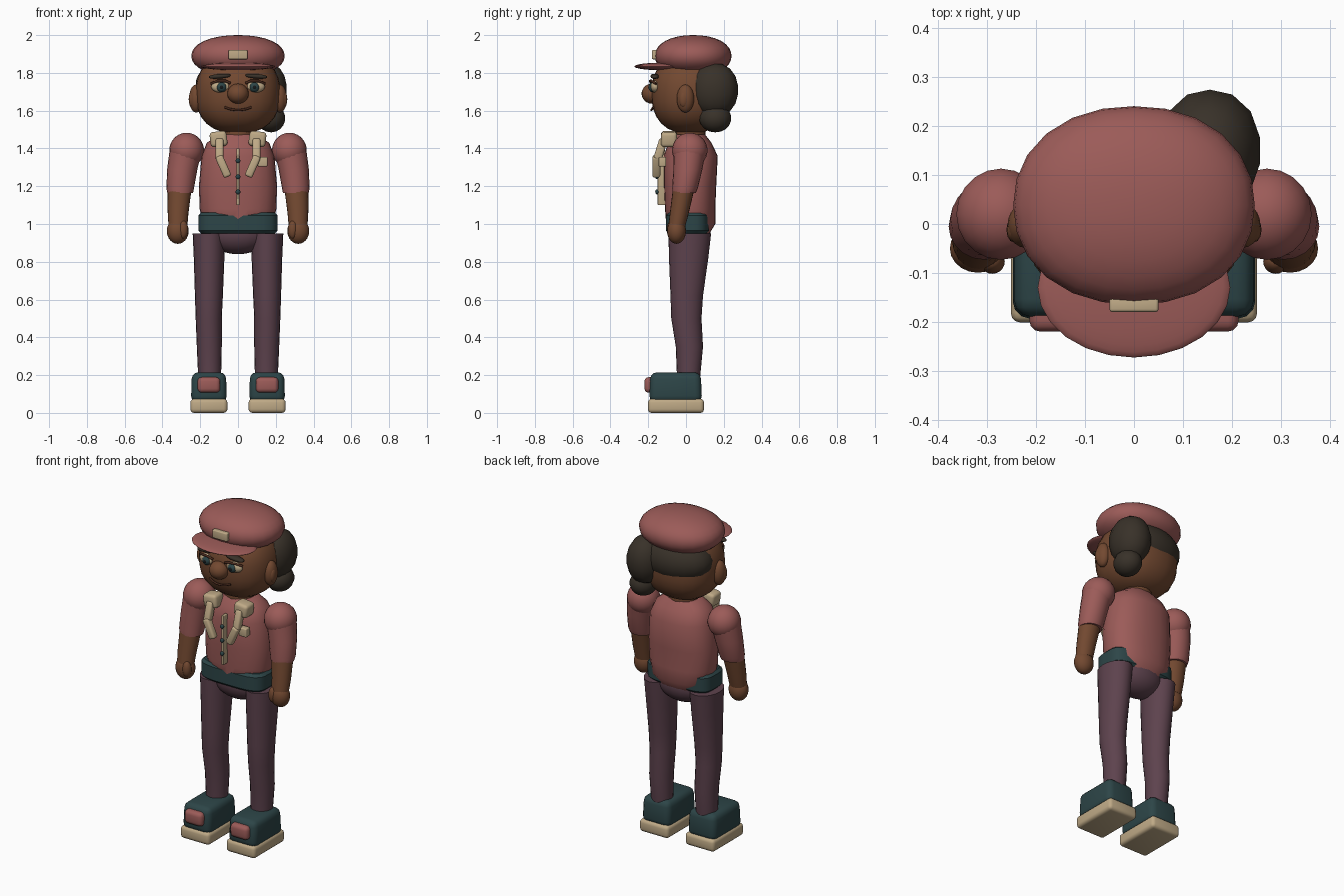
import bpy, bmesh, math
from mathutils import Vector, Matrix

cube = bpy.data.objects.get("Cube")
if cube:
    bpy.data.objects.remove(cube, do_unlink=True)

PARTS = []


def material(name, r, g, b):
    m = bpy.data.materials.new(name)
    m.use_nodes = True
    m.diffuse_color = (r, g, b, 1)
    node = m.node_tree.nodes["Principled BSDF"]
    node.inputs["Base Color"].default_value = (r, g, b, 1)
    node.inputs["Roughness"].default_value = 0.8
    return m


RED = material("dusty red", 0.33, 0.105, 0.098)
SKIN = material("brown skin", 0.17, 0.066, 0.03)
PLUM = material("plum cloth", 0.11, 0.055, 0.075)
TEAL = material("dark teal", 0.026, 0.06, 0.064)
TAN = material("tan", 0.52, 0.40, 0.24)
HAIR = material("dark hair", 0.04, 0.031, 0.022)
LIP = material("lip brown", 0.07, 0.024, 0.013)
BLACK = material("pupil black", 0.008, 0.01, 0.011)


def finish(bm, name, mat):
    bmesh.ops.recalc_face_normals(bm, faces=bm.faces)
    mesh = bpy.data.meshes.new(name)
    bm.to_mesh(mesh)
    bm.free()
    mesh.materials.append(mat)
    ob = bpy.data.objects.new(name, mesh)
    bpy.context.collection.objects.link(ob)
    PARTS.append(ob)
    return ob


def blob(name, mat, loc, radii, power=2.0, tilt=0.0, segs=20):
    """Ellipsoid; power above two makes it squarer, tilt turns it about y."""
    bm = bmesh.new()
    bmesh.ops.create_uvsphere(bm, u_segments=segs, v_segments=segs * 2 // 3, radius=1)
    turn = Matrix.Rotation(tilt, 3, 'Y')
    for v in bm.verts:
        n = sum(abs(c) ** power for c in v.co) ** (1 / power)
        v.co = turn @ Vector([c / n * r for c, r in zip(v.co, radii)]) + Vector(loc)
    return finish(bm, name, mat)


def box(name, mat, loc, size, bevel, tilt=0.0, lean=0.0, taper=1.0):
    """Rounded box, narrowed at the top by taper."""
    bm = bmesh.new()
    bmesh.ops.create_cube(bm, size=1)
    for v in bm.verts:
        k = taper if v.co.z > 0 else 1
        v.co = Vector((v.co.x * size[0] * k, v.co.y * size[1] * k, v.co.z * size[2]))
    bmesh.ops.bevel(bm, geom=bm.edges[:], offset=bevel, segments=3, profile=0.5, affect='EDGES')
    turn = Matrix.Rotation(tilt, 3, 'Y') @ Matrix.Rotation(lean, 3, 'X')
    for v in bm.verts:
        v.co = turn @ v.co + Vector(loc)
    return finish(bm, name, mat)


def loft(name, mat, rings, power=2.0, segs=20):
    """Skin over rings given as (x, y, z, radius x, radius y)."""
    bm = bmesh.new()
    loops = []
    for x, y, z, rx, ry in rings:
        loop = []
        for i in range(segs):
            a = 2 * math.pi * i / segs
            c, s = math.cos(a), math.sin(a)
            n = (abs(c) ** power + abs(s) ** power) ** (1 / power)
            loop.append(bm.verts.new((x + rx * c / n, y + ry * s / n, z)))
        loops.append(loop)
    for a, b in zip(loops, loops[1:]):
        for i in range(segs):
            j = (i + 1) % segs
            bm.faces.new((a[i], a[j], b[j], b[i]))
    bm.faces.new(loops[0])
    bm.faces.new(loops[-1])
    return finish(bm, name, mat)


def tube(name, mat, points, radius):
    """Round stroke along a few points."""
    cu = bpy.data.curves.new(name, 'CURVE')
    cu.dimensions = '3D'
    cu.bevel_depth = radius
    cu.bevel_resolution = 2
    cu.use_fill_caps = True
    sp = cu.splines.new('POLY')
    sp.points.add(len(points) - 1)
    for p, q in zip(sp.points, points):
        p.co = (*q, 1)
    cu.materials.append(mat)
    ob = bpy.data.objects.new(name, cu)
    bpy.context.collection.objects.link(ob)


# Torso, belt and hips
loft("shirt", RED, [(0, .035, .95, .14, .09), (0, .025, 1.0, .185, .13), (0, .022, 1.08, .203, .133),
                    (0, .022, 1.2, .207, .138), (0, .025, 1.36, .193, .143),
                    (0, .02, 1.43, .165, .115), (0, .02, 1.475, .1, .08)], 2.3, 24)
loft("belt", TEAL, [(0, .008, .95, .195, .1), (0, .008, .965, .21, .115),
                    (0, .008, 1.045, .21, .115), (0, .008, 1.06, .195, .1)], 4, 32)
blob("hips", PLUM, (0, .02, .95), (.165, .11, .11))

# Neck and head
loft("neck", SKIN, [(0, .02, 1.4, .09, .085), (0, .02, 1.56, .085, .083)])
blob("head", SKIN, (0, .02, 1.69), (.225, .203, .212), 2.35, segs=24)
blob("nose", SKIN, (0, -.18, 1.69), (.057, .055, .053))
tube("mouth", LIP, [(x * .07, -.184 + .012 * x * x, 1.603 + .015 * x * x)
                    for x in (-1, -.6, -.2, .2, .6, 1)], .006)

# Hair
blob("back_hair", HAIR, (0, .085, 1.74), (.225, .155, .14))
blob("hair_bun", HAIR, (.155, .15, 1.71), (.105, .126, .142), 2.2, segs=14)
blob("hair_tail", HAIR, (.175, .155, 1.56), (.077, .085, .075), segs=14)

# Cap
blob("cap_crown", RED, (0, .038, 1.89), (.247, .203, .11), 2.15, segs=24)
blob("cap_brim", RED, (0, -.13, 1.834), (.197, .143, .02), segs=24)
box("cap_badge", TAN, (0, -.165, 1.897), (.1, .03, .05), .006)

# Shirt details
box("placket", TAN, (0, -.13, 1.25), (.016, .04, .3), .004)
for z in (1.335, 1.25, 1.17):
    blob("button", TEAL, (0, -.153, z), (.013, .01, .013), segs=12)
box("name_tag", TAN, (.13, -.125, 1.33), (.052, .04, .052), .006)

for side, s in (("left", 1), ("right", -1)):
    # Face
    blob(side + "_ear", SKIN, (s * .222, -.003, 1.664), (.037, .046, .074))
    blob(side + "_inner_ear", SKIN, (s * .245, -.012, 1.66), (.016, .026, .043), segs=12)
    blob(side + "_eye", TAN, (s * .09, -.162, 1.727), (.052, .026, .032))
    blob(side + "_iris", TEAL, (s * .087, -.178, 1.724), (.026, .02, .026))
    blob(side + "_pupil", BLACK, (s * .087, -.192, 1.724), (.012, .008, .012), segs=12)
    tube(side + "_eyelid", LIP, [(s * .04, -.184, 1.745), (s * .065, -.19, 1.757),
                                 (s * .11, -.182, 1.757), (s * .142, -.158, 1.742)], .007)
    blob(side + "_eyebrow", HAIR, (s * .097, -.165, 1.782), (.058, .022, .012), 2.5, tilt=s * .08)

    # Collar
    box(side + "_collar", TAN, (s * .103, -.09, 1.45), (.09, .085, .08), .018, tilt=s * .12)
    box(side + "_lapel_upper", TAN, (s * .098, -.135, 1.395), (.042, .045, .115), .012, lean=-.3)
    box(side + "_lapel_lower", TAN, (s * .078, -.157, 1.305), (.042, .042, .12), .012, tilt=s * .42)

    # Arms
    blob(side + "_shoulder", RED, (s * .272, .02, 1.39), (.092, .094, .093))
    loft(side + "_sleeve", RED, [(s * .306, -.01, 1.165, .068, .062), (s * .306, -.005, 1.19, .073, .068),
                                 (s * .295, .01, 1.29, .08, .077), (s * .275, .02, 1.4, .086, .087)])
    loft(side + "_forearm", SKIN, [(s * .318, -.048, .99, .05, .045), (s * .317, -.035, 1.06, .055, .05),
                                   (s * .308, -.01, 1.2, .064, .058)])
    blob(side + "_hand", SKIN, (s * .319, -.05, .963), (.058, .05, .068))
    blob(side + "_thumb", SKIN, (s * .29, -.077, .97), (.026, .025, .048))

    # Legs
    loft(side + "_leg", PLUM, [(s * .15, .013, .17, .06, .06), (s * .152, .018, .35, .066, .072),
                               (s * .155, .002, .5, .069, .08), (s * .154, .004, .62, .074, .086),
                               (s * .153, .014, .82, .081, .104), (s * .154, .02, .95, .086, .113)])

    # Shoes
    box(side + "_shoe", TEAL, (s * .154, -.055, .135), (.19, .28, .16), .035, taper=.95)
    box(side + "_sole", TAN, (s * .154, -.053, .0375), (.196, .297, .075), .02)
    box(side + "_toe_patch", RED, (s * .154, -.18, .148), (.12, .08, .082), .022)

# Smooth shading
for ob in bpy.context.selected_objects:
    ob.select_set(False)
for ob in PARTS:
    ob.select_set(True)
bpy.context.view_layer.objects.active = PARTS[0]
bpy.ops.object.shade_smooth_by_angle(angle=math.radians(40))
